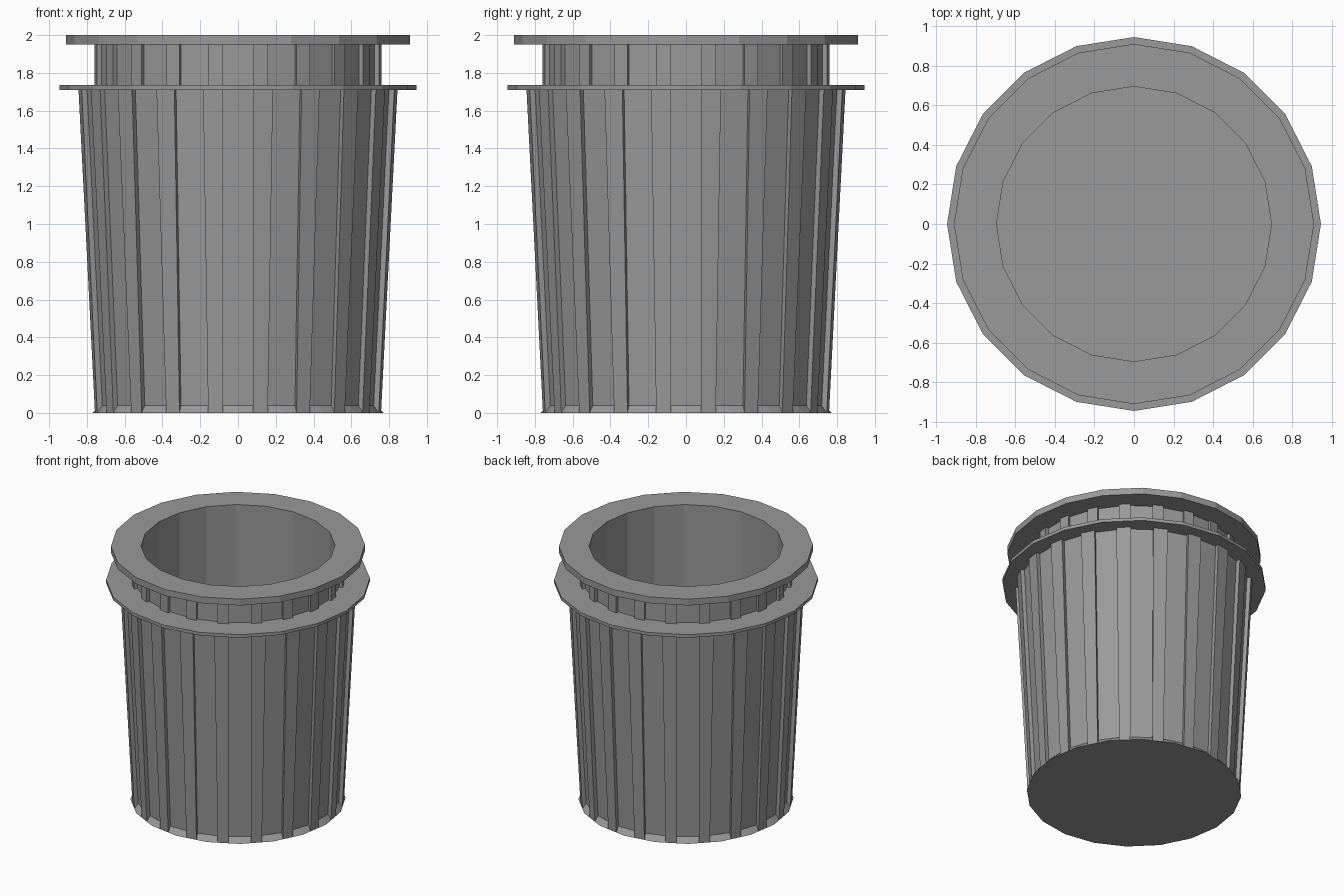
import bpy, bmesh
from math import sin, cos, tan, pi

cube = bpy.data.objects.get("Cube")
if cube:
    bpy.data.objects.remove(cube, do_unlink=True)

SIDES = 20
STEP = 2 * pi / SIDES
HALF_PANEL = 0.08

grey = bpy.data.materials.new("grey plastic")
grey.use_nodes = True
colour = (0.32, 0.32, 0.32, 1)
grey.diffuse_color = colour
grey.node_tree.nodes["Principled BSDF"].inputs["Base Color"].default_value = colour


def loft(name, rings, cap_start=False, cap_end=False):
    """Skin a list of equally long point rings."""
    bm = bmesh.new()
    loops = [[bm.verts.new(p) for p in ring] for ring in rings]
    n = len(loops[0])
    for a, b in zip(loops, loops[1:]):
        for i in range(n):
            j = (i + 1) % n
            bm.faces.new((a[i], a[j], b[j], b[i]))
    if cap_start:
        bm.faces.new(loops[0][::-1])
    if cap_end:
        bm.faces.new(loops[-1])
    bmesh.ops.remove_doubles(bm, verts=bm.verts, dist=0.0005)
    bmesh.ops.recalc_face_normals(bm, faces=bm.faces)
    mesh = bpy.data.meshes.new(name)
    bm.to_mesh(mesh)
    bm.free()
    mesh.materials.append(grey)
    obj = bpy.data.objects.new(name, mesh)
    bpy.context.collection.objects.link(obj)
    return obj


def plain_ring(r, z):
    return [(r * cos(i * STEP), r * sin(i * STEP), z) for i in range(SIDES)]


def ribbed_ring(r, z, depth):
    """Polygon with a flat recess of the given depth at every corner."""
    edge = r - HALF_PANEL * tan(STEP / 2)
    floor = edge - depth
    middle = floor if depth else r
    profile = [(edge, -HALF_PANEL), (floor, -HALF_PANEL), (middle, 0),
               (floor, HALF_PANEL), (edge, HALF_PANEL)]
    points = []
    for i in range(SIDES):
        c, s = cos(i * STEP), sin(i * STEP)
        points += [(u * c - v * s, u * s + v * c, z) for u, v in profile]
    return points


# Tapered body: recessed panels run out in a small slope at the foot
loft("ribbed_body", [ribbed_ring(0.77, 0, 0), ribbed_ring(0.772, 0.04, 0.03),
                     ribbed_ring(0.857, 1.71, 0.03)], cap_start=True)

# Straight ribbed neck between the two collars
loft("ribbed_neck", [ribbed_ring(0.772, 1.73, 0.025), ribbed_ring(0.772, 1.955, 0.025)])

# Thin lower collar
collar = [(0.7, 1.71), (0.945, 1.71), (0.945, 1.735), (0.7, 1.735)]
loft("lower_collar", [plain_ring(r, z) for r, z in collar])

# Top rim continuing into the inner wall and floor
rim = [(0.7, 1.95), (0.91, 1.95), (0.91, 2.0), (0.695, 2.0), (0.695, 0.04)]
loft("rim_and_inner_wall", [plain_ring(r, z) for r, z in rim], cap_end=True)
